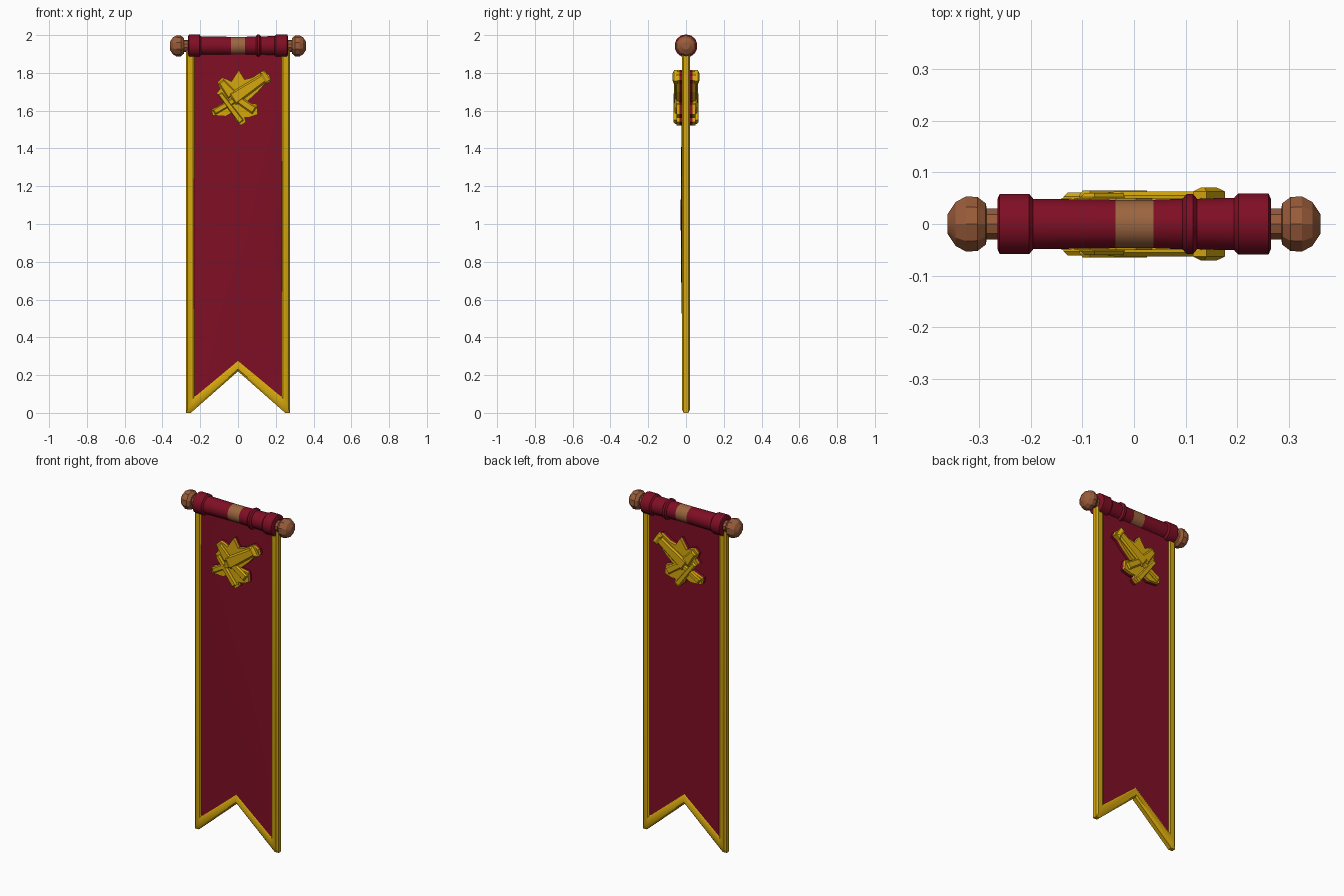
import bpy, bmesh, math
from mathutils import Vector

if "Cube" in bpy.data.objects:
    bpy.data.objects.remove(bpy.data.objects["Cube"])


def material(name, rgb):
    m = bpy.data.materials.new(name)
    m.diffuse_color = (*rgb, 1)
    m.use_nodes = True
    m.node_tree.nodes["Principled BSDF"].inputs["Base Color"].default_value = m.diffuse_color
    return m


RED = material("crimson cloth", (0.215, 0.0045, 0.018))
GOLD = material("gold trim", (0.67, 0.39, 0.004))
WOOD = material("brown wood", (0.32, 0.105, 0.042))
BAND = material("tan band", (0.33, 0.13, 0.05))


def finish(bm, name, mats, smooth=None):
    bmesh.ops.recalc_face_normals(bm, faces=bm.faces)
    me = bpy.data.meshes.new(name)
    bm.to_mesh(me)
    bm.free()
    ob = bpy.data.objects.new(name, me)
    bpy.context.collection.objects.link(ob)
    for m in mats:
        me.materials.append(m)
    if smooth:
        bpy.ops.object.select_all(action='DESELECT')
        ob.select_set(True)
        bpy.context.view_layer.objects.active = ob
        bpy.ops.object.shade_smooth_by_angle(angle=math.radians(smooth))
    return ob


def lathe_x(name, profile, sides, mats, zc=1.943, rule=None, smooth=None):
    """Turn (x, radius) points around the horizontal pole axis."""
    bm = bmesh.new()
    rings = []
    for x, r in profile:
        rings.append([bm.verts.new((x, r * math.cos(a), zc + r * math.sin(a)))
                      for a in (2 * math.pi * (i + .5) / sides for i in range(sides))])
    for a, b in zip(rings, rings[1:]):
        for i in range(sides):
            j = (i + 1) % sides
            f = bm.faces.new((a[i], a[j], b[j], b[i]))
            if rule:
                f.material_index = rule(f.calc_center_median().x)
    bm.faces.new(rings[0])
    bm.faces.new(rings[-1])
    return finish(bm, name, mats, smooth)


def plate(name, pts, y0, y1, mat, inset=0.0, smooth=None):
    """Extrude an x-z outline from y0 to y1, with an optional raised inset face."""
    bm = bmesh.new()
    f = bm.faces.new([bm.verts.new((x, y0, z)) for x, z in pts])
    g = bmesh.ops.extrude_face_region(bm, geom=[f])
    vs = [v for v in g["geom"] if isinstance(v, bmesh.types.BMVert)]
    bmesh.ops.translate(bm, verts=vs, vec=(0, y1 - y0, 0))
    if inset:
        top = [q for q in g["geom"] if isinstance(q, bmesh.types.BMFace)]
        bm.normal_update()
        bmesh.ops.inset_region(bm, faces=top, thickness=inset)
        bmesh.ops.translate(bm, verts=list(top[0].verts),
                            vec=(0, math.copysign(0.008, y1), 0))
    bmesh.ops.triangulate(bm, faces=[q for q in bm.faces if len(q.verts) > 4])
    return finish(bm, name, [mat], smooth)


# Cloth panel: swallow-tailed grid with a gentle swell to the front
bm = bmesh.new()
NX, NZ = 12, 16


def cloth_point(i, k, side):
    u, t = -1 + 2 * i / NX, k / NZ
    bottom = 0.25 - 0.19 * abs(u)
    z = bottom + (1.93 - bottom) * t
    swell = math.sin(math.pi * min(1, t * 1.05)) * (1 - u * u) if t < .95 else 0
    y = -0.016 - 0.012 * swell if side else 0.015
    return bm.verts.new((0.24 * u, y, z))


grids = [[[cloth_point(i, k, s) for k in range(NZ + 1)] for i in range(NX + 1)] for s in (0, 1)]
for g in grids:
    for i in range(NX):
        for k in range(NZ):
            bm.faces.new((g[i][k], g[i + 1][k], g[i + 1][k + 1], g[i][k + 1]))
b, f = grids
for i in range(NX):
    bm.faces.new((b[i][0], b[i + 1][0], f[i + 1][0], f[i][0]))
    bm.faces.new((b[i][NZ], b[i + 1][NZ], f[i + 1][NZ], f[i][NZ]))
for k in range(NZ):
    for i in (0, NX):
        bm.faces.new((b[i][k], b[i][k + 1], f[i][k + 1], f[i][k]))
finish(bm, "cloth_panel", [RED], 40)

# Gold border: rounded section swept down the sides and along the notch
outer = [(-.276, 1.92), (-.276, 0), (-.25, 0), (0, .22), (.25, 0), (.276, 0), (.276, 1.92)]
inner = [(-.228, 1.92), (-.228, .095), (-.222, .095), (0, .28), (.222, .095), (.228, .095), (.228, 1.92)]
section = [(0, -.012), (.2, -.021), (.8, -.021), (1, -.014), (1, .014), (.8, .021), (.2, .021), (0, .012)]
bm = bmesh.new()
rows = [[bm.verts.new((o[0] + (n[0] - o[0]) * s, y, o[1] + (n[1] - o[1]) * s))
         for s, y in section] for o, n in zip(outer, inner)]
for a, c in zip(rows, rows[1:]):
    for i in range(8):
        j = (i + 1) % 8
        bm.faces.new((a[i], a[j], c[j], c[i]))
bm.faces.new(rows[0])
bm.faces.new(rows[-1])
finish(bm, "gold_border", [GOLD], 35)

# Rolled sleeve around the pole with end cuffs, a ring and a central band
lathe_x("pole_sleeve",
        [(-.264, .05), (-.26, .06), (-.203, .06), (-.195, .05), (-.036, .048), (.038, .048),
         (.094, .05), (.102, .06), (.114, .06), (.122, .05), (.194, .052), (.202, .061),
         (.26, .061), (.265, .05)],
        14, [RED, BAND], rule=lambda x: 1 if abs(x) < .02 else 0, smooth=35)

# Faceted wooden finials on both ends
for s, side in ((-1, "left"), (1, "right")):
    lathe_x("finial_" + side,
            [(s * x, r) for x, r in ((.25, .032), (.285, .032), (.287, .042), (.303, .055),
                                     (.325, .056), (.345, .045), (.361, .02))],
            10, [WOOD], smooth=25)

# Emblem silhouette, repeated on both faces of the cloth
emblem = [(-.11, 1.75), (-.085, 1.775), (-.055, 1.765), (-.035, 1.755), (.004, 1.815),
          (.035, 1.765), (.075, 1.775), (.13, 1.81), (.165, 1.79), (.175, 1.76),
          (.145, 1.745), (.105, 1.70), (.045, 1.645), (.10, 1.635), (.105, 1.58),
          (.06, 1.565), (.035, 1.565), (.042, 1.54), (.016, 1.522), (-.015, 1.55),
          (-.03, 1.59), (-.065, 1.57), (-.135, 1.575), (-.14, 1.61), (-.065, 1.64),
          (-.055, 1.66), (-.115, 1.69), (-.095, 1.715)]


def bar(name, p, q, w0, w1, y):
    """Raised ridge from p to q, widths tapering from w0 to w1."""
    p, q = Vector(p), Vector(q)
    d = (q - p).normalized()
    n = Vector((-d.y, d.x))
    pts = [p + n * w0, p - n * w0, q - n * w1, q + n * w1]
    plate(name, pts, y * .7, y, GOLD, inset=min(w0, w1) * .5)


for s, side in ((-1, "front"), (1, "back")):
    plate("emblem_base_" + side, emblem, 0, s * .034, RED)
    plate("emblem_" + side, emblem, s * .034, s * .05, GOLD)
    bar("emblem_barrel_" + side, (-.03, 1.66), (.14, 1.775), .035, .024, s * .055)
    bar("emblem_muzzle_" + side, (.132, 1.77), (.158, 1.786), .034, .034, s * .063)
    bar("emblem_grip_" + side, (-.095, 1.69), (.018, 1.54), .013, .016, s * .057)
    bar("emblem_lower_left_" + side, (-.128, 1.592), (-.02, 1.655), .016, .016, s * .053)
    bar("emblem_lower_right_" + side, (.0, 1.66), (.088, 1.60), .02, .022, s * .053)
    bar("emblem_upper_left_" + side, (-.03, 1.68), (-.09, 1.755), .028, .018, s * .052)
